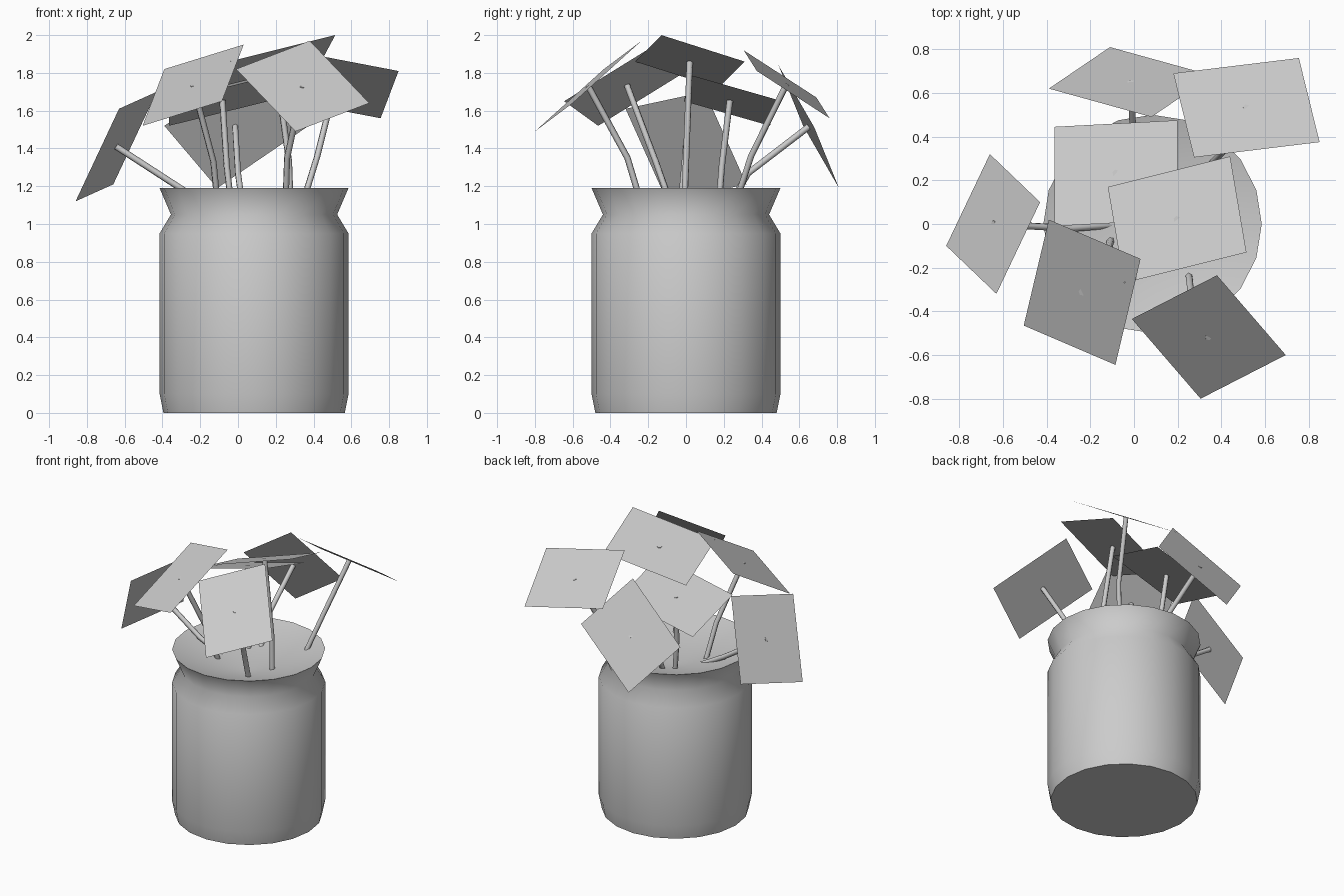
import bpy, bmesh, math
from mathutils import Vector

if "Cube" in bpy.data.objects:
    bpy.data.objects.remove(bpy.data.objects["Cube"])

CX, SIDES = 0.085, 20


def make_object(name, bm, angle=None):
    mesh = bpy.data.meshes.new(name)
    bm.to_mesh(mesh)
    bm.free()
    obj = bpy.data.objects.new(name, mesh)
    bpy.context.collection.objects.link(obj)
    if angle:
        bpy.ops.object.select_all(action='DESELECT')
        bpy.context.view_layer.objects.active = obj
        obj.select_set(True)
        bpy.ops.object.shade_smooth_by_angle(angle=math.radians(angle))
    return obj


def skin(bm, rings):
    for a, b in zip(rings, rings[1:]):
        n = len(a)
        for i in range(n):
            j = (i + 1) % n
            bm.faces.new((a[i], a[j], b[j], b[i]))


# Pot: lathed wall, flat base, shallow sunken top
bm = bmesh.new()
rings = []
for r, z in ((0.48, 0), (0.5, 0.1), (0.5, 0.95), (0.44, 1.05), (0.5, 1.19)):
    ring = []
    for i in range(SIDES):
        a = math.tau * i / SIDES
        ring.append(bm.verts.new((CX + r * math.cos(a), r * math.sin(a), z)))
    rings.append(ring)
skin(bm, rings)
bm.faces.new(rings[0][::-1])
centre = bm.verts.new((CX, 0, 1.04))
for i in range(SIDES):
    bm.faces.new((rings[-1][i], rings[-1][(i + 1) % SIDES], centre))
make_object("pot", bm, 60)


def bloom(name, p, q, r):
    """Flat four-sided flower card from three corners; returns its centre."""
    p, q, r = Vector(p), Vector(q), Vector(r)
    bm = bmesh.new()
    bm.faces.new([bm.verts.new(v) for v in (p, q, r, p + r - q)])
    bmesh.ops.recalc_face_normals(bm, faces=bm.faces)
    for f in bm.faces:
        f.normal_update()
        if f.normal.z < 0:
            f.normal_flip()
    make_object(name, bm)
    return (p + r) / 2


def stem(name, points, radius=0.017, sides=6):
    """Bent tube through the given points."""
    pts = [Vector(p) for p in points]
    bm = bmesh.new()
    rings = []
    for k, p in enumerate(pts):
        d = (pts[min(k + 1, len(pts) - 1)] - pts[max(k - 1, 0)]).normalized()
        u = d.cross(Vector((0.3, 1, 0))).normalized()
        v = d.cross(u)
        rings.append([bm.verts.new(p + radius * (u * math.cos(math.tau * i / sides)
                                                 + v * math.sin(math.tau * i / sides)))
                      for i in range(sides)])
    skin(bm, rings)
    bm.faces.new(rings[0][::-1])
    bm.faces.new(rings[-1])
    bmesh.ops.recalc_face_normals(bm, faces=bm.faces)
    make_object(name, bm, 65)


# Each flower: three card corners, then stem bend and stem foot
flowers = {
    "left": ((-0.86, -0.10, 1.12), (-0.66, 0.32, 1.21), (-0.43, 0.10, 1.70),
             (-0.29, -0.02, 1.18), (-0.05, 0.0, 1.05)),
    "front_left": ((-0.39, 0.02, 1.82), (0.03, -0.16, 1.95), (-0.085, -0.645, 1.65),
                   (-0.13, -0.16, 1.33), (-0.10, -0.05, 1.02)),
    "front_right": ((0.38, -0.235, 1.97), (0.695, -0.60, 1.64), (0.305, -0.80, 1.49),
                    (0.26, -0.31, 1.35), (0.25, -0.22, 1.05)),
    "centre_right": ((-0.12, 0.17, 1.72), (0.44, 0.31, 1.86), (0.515, -0.13, 2.0),
                     (0.27, 0.0, 1.33), (0.28, -0.01, 1.05)),
    "centre_left": ((-0.365, 0.445, 1.52), (0.2, 0.475, 1.66), (0.2, 0.02, 1.79),
                    (-0.06, 0.19, 1.31), (-0.03, 0.17, 1.05)),
    "back": ((-0.39, 0.62, 1.52), (-0.11, 0.81, 1.19), (0.36, 0.68, 1.51),
             (0.0, 0.33, 1.27), (0.03, 0.20, 1.05)),
    "back_right": ((0.18, 0.69, 1.67), (0.755, 0.76, 1.56), (0.85, 0.375, 1.81),
                   (0.42, 0.345, 1.36), (0.33, 0.25, 1.07)),
}
for name, (p, q, r, bend, foot) in flowers.items():
    top = bloom("bloom_" + name, p, q, r)
    stem("stem_" + name, (top, bend, foot))
